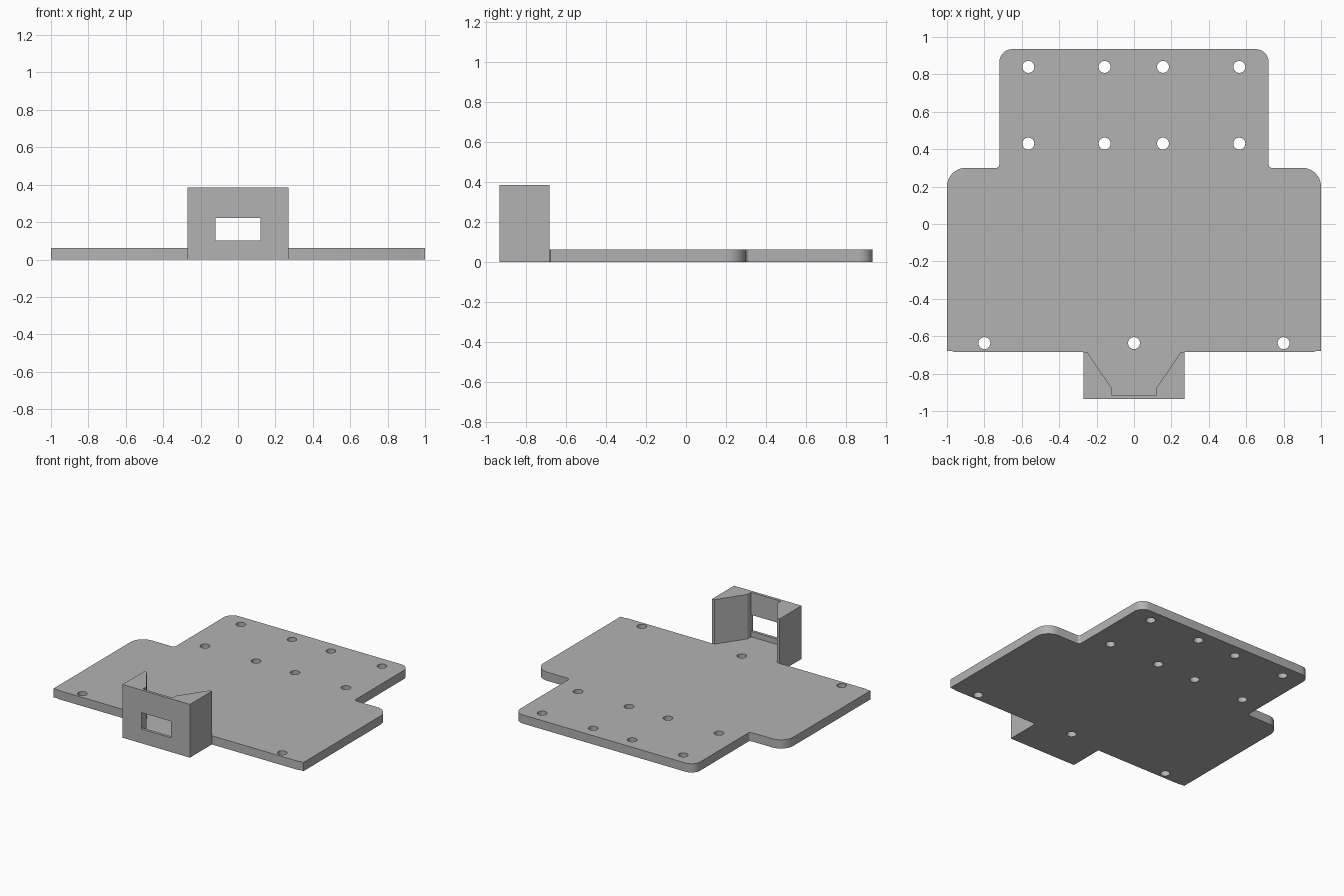
import bpy, bmesh, math
from mathutils import Vector

cube = bpy.data.objects.get("Cube")
if cube:
    bpy.data.objects.remove(cube, do_unlink=True)

grey = bpy.data.materials.new("plain grey")
grey.use_nodes = True
color = (0.45, 0.45, 0.45, 1)
grey.diffuse_color = color
grey.node_tree.nodes["Principled BSDF"].inputs["Base Color"].default_value = color

THICK, TOP, FRONT, EDGE = 0.063, 0.385, -0.935, -0.685


def fillet(x, y, radius, start, sx, sy, turn=90, steps=10):
    """Arc of a corner; (sx, sy) points from the corner to the arc centre."""
    cx, cy = x + sx * radius, y + sy * radius
    angles = [math.radians(start + turn * i / steps) for i in range(steps + 1)]
    return [(cx + radius * math.cos(a), cy + radius * math.sin(a)) for a in angles]


def mirrored(half):
    """Close a right-hand half outline with its mirror image."""
    return half + [(-x, y) for x, y in reversed(half)]


def prism(name, outline, z0, z1):
    bm = bmesh.new()
    face = bm.faces.new([bm.verts.new((x, y, z0)) for x, y in outline])
    new = bmesh.ops.extrude_face_region(bm, geom=[face])["geom"]
    bmesh.ops.translate(bm, vec=Vector((0, 0, z1 - z0)),
                        verts=[v for v in new if isinstance(v, bmesh.types.BMVert)])
    bmesh.ops.recalc_face_normals(bm, faces=bm.faces[:])
    mesh = bpy.data.meshes.new(name)
    bm.to_mesh(mesh)
    bm.free()
    mesh.materials.append(grey)
    obj = bpy.data.objects.new(name, mesh)
    bpy.context.collection.objects.link(obj)
    return obj


def cut(target, cutter):
    cutter.hide_render = True
    mod = target.modifiers.new("cut", "BOOLEAN")
    mod.operation, mod.solver, mod.object = "DIFFERENCE", "EXACT", cutter
    bpy.context.view_layer.objects.active = target
    bpy.ops.object.modifier_apply(modifier=mod.name)
    bpy.data.objects.remove(cutter, do_unlink=True)


# Base plate with rounded shoulders and a front tongue
half = [(0.27, FRONT), (0.27, EDGE), (0.96, EDGE), (0.97, -0.68), (1, -0.68)]
half += fillet(1, 0.3, 0.1, 0, -1, -1)
half += fillet(0.72, 0.3, 0.018, 270, 1, 1, turn=-90, steps=5)
half += fillet(0.72, 0.935, 0.07, 0, -1, -1)
plate = prism("base_plate", mirrored(half), 0, THICK)

# Screw holes
holes = [(x, y) for x in (-0.565, -0.157, 0.155, 0.563) for y in (0.43, 0.84)]
holes += [(x, -0.637) for x in (-0.8, 0, 0.8)]
for cx, cy in holes:
    ring = [(cx + 0.032 * math.cos(i * math.tau / 32),
             cy + 0.032 * math.sin(i * math.tau / 32)) for i in range(32)]
    cut(plate, prism("hole_cutter", ring, -0.1, 0.2))

# Upright bracket: a front wall flanked by wedge-shaped cheeks
right = [(0.27, FRONT), (0.27, EDGE), (0.25, EDGE), (0.12, -0.877), (0.12, -0.915)]
bracket = prism("port_bracket", mirrored(right), THICK, TOP)

# Rectangular opening through the front wall
cut(bracket, prism("opening_cutter",
                   mirrored([(0.119, -1), (0.119, -0.89)]), 0.103, 0.222))

# Smooth the rounded edges only
bpy.ops.object.select_all(action="DESELECT")
plate.select_set(True)
bpy.context.view_layer.objects.active = plate
bpy.ops.object.shade_smooth_by_angle(angle=math.radians(30))
